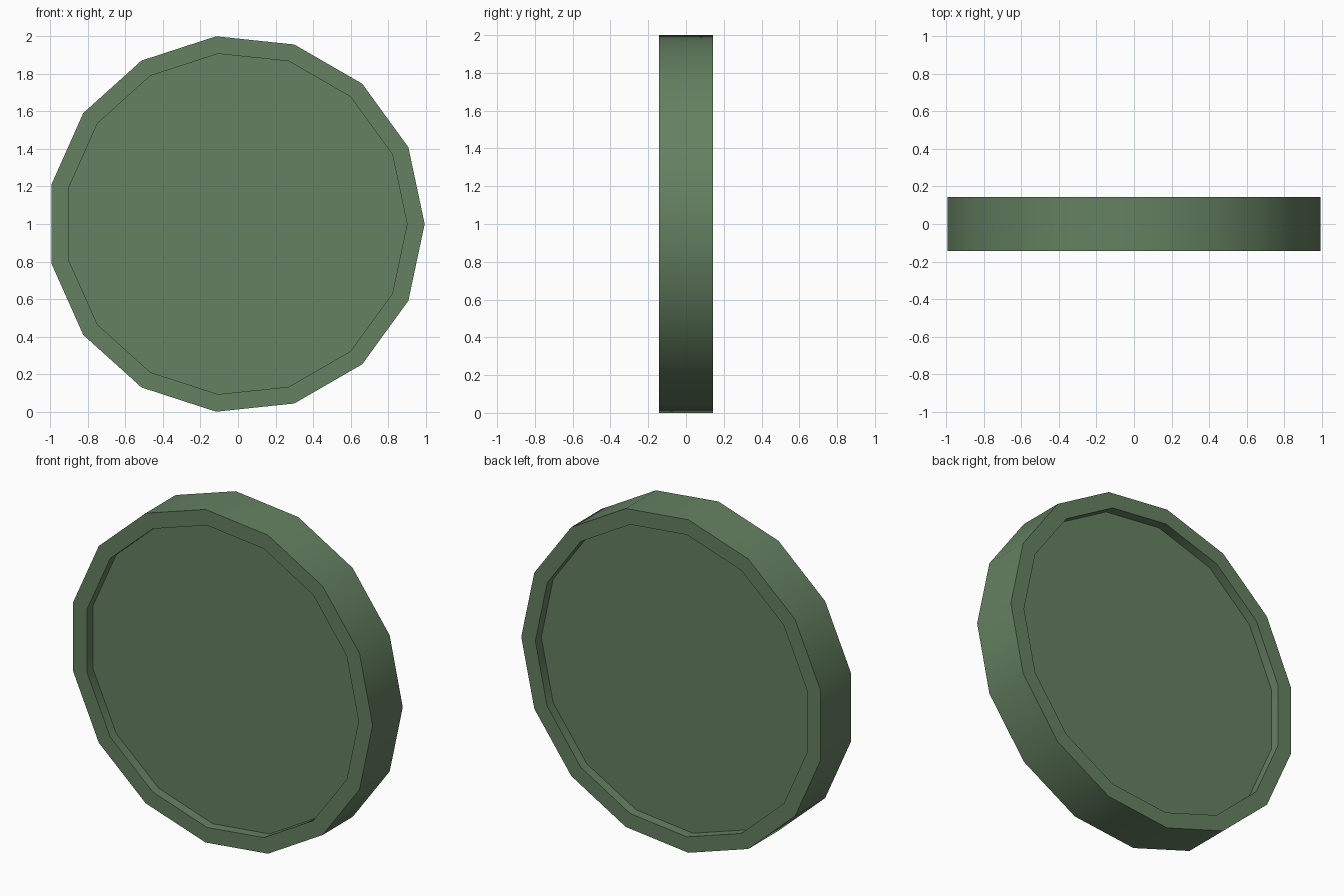
import bpy, bmesh
from math import cos, sin, pi

if "Cube" in bpy.data.objects:
    bpy.data.objects.remove(bpy.data.objects["Cube"])

SIDES = 15
R_OUT, R_IN = 1.0055, 0.912      # rim and recess radii
HALF, FLOOR = 0.143, 0.086       # half thickness at the rim and at the recessed faces
CX, CZ = -0.011, 1.0

bm = bmesh.new()


def ring(radius, y):
    return [bm.verts.new((CX + radius * cos(2 * pi * i / SIDES), y,
                          CZ + radius * sin(2 * pi * i / SIDES))) for i in range(SIDES)]


# profile from the front recess, over the rim, to the back recess
profile = [(R_IN, -FLOOR), (R_IN, -HALF), (R_OUT, -HALF),
           (R_OUT, HALF), (R_IN, HALF), (R_IN, FLOOR)]
rings = [ring(r, y) for r, y in profile]
for a, b in zip(rings, rings[1:]):
    for i in range(SIDES):
        j = (i + 1) % SIDES
        bm.faces.new((a[i], a[j], b[j], b[i]))

# recessed flat faces
bm.faces.new(rings[0])
bm.faces.new(rings[-1])
bmesh.ops.recalc_face_normals(bm, faces=bm.faces)

mesh = bpy.data.meshes.new("round_disc")
bm.to_mesh(mesh)
bm.free()
disc = bpy.data.objects.new("round_disc", mesh)
bpy.context.collection.objects.link(disc)

# dull green finish
mat = bpy.data.materials.new("dull_green")
mat.diffuse_color = (0.13, 0.22, 0.12, 1)
mat.use_nodes = True
mat.node_tree.nodes["Principled BSDF"].inputs["Base Color"].default_value = mat.diffuse_color
mesh.materials.append(mat)

# smooth around the rim, sharp at its corners
bpy.context.view_layer.objects.active = disc
disc.select_set(True)
bpy.ops.object.shade_smooth_by_angle(angle=pi / 6)
